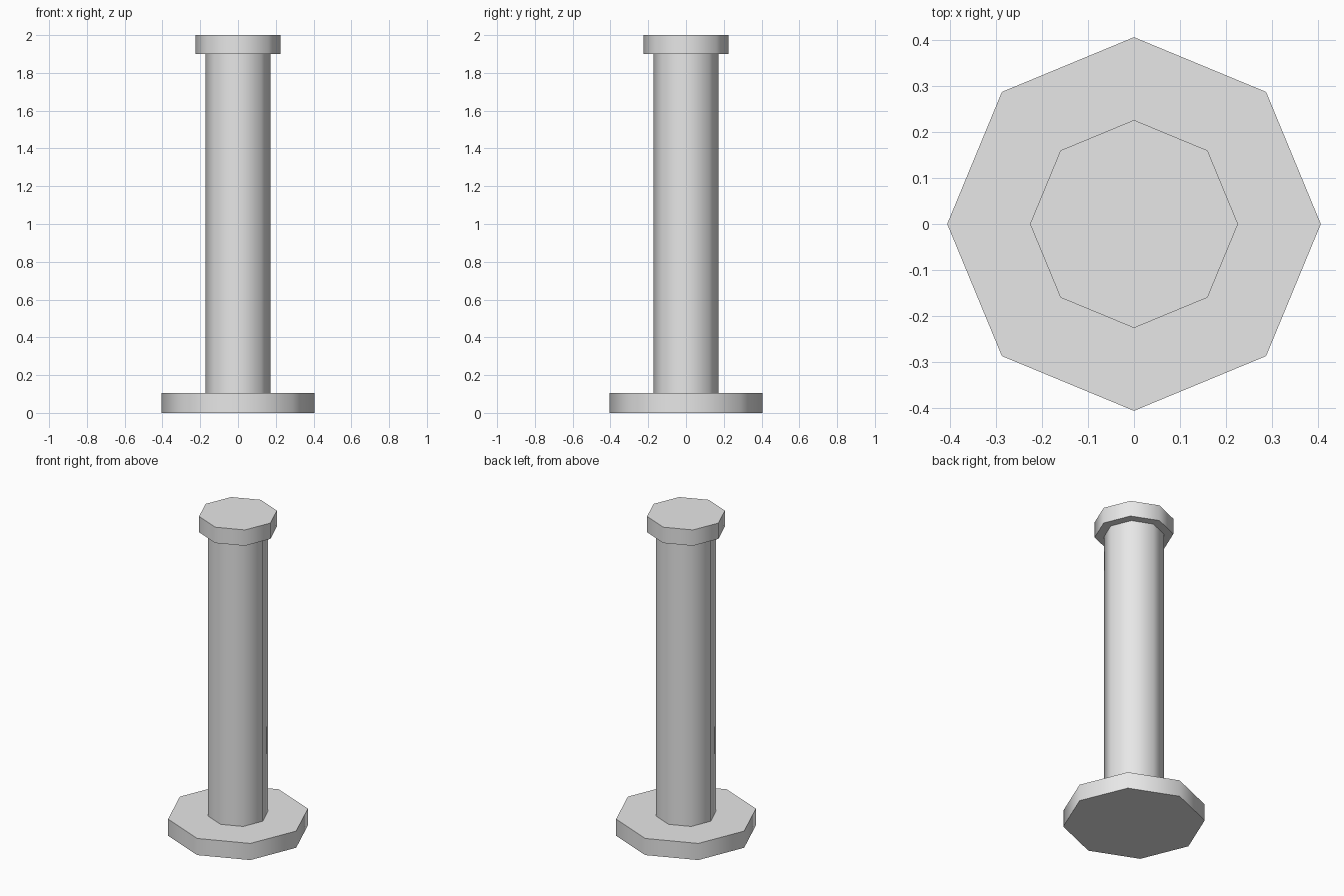
import bpy
import math

cube = bpy.data.objects.get("Cube")
if cube:
    bpy.data.objects.remove(cube, do_unlink=True)

# Single plain grey
grey = bpy.data.materials.new("light_grey")
grey.use_nodes = True
colour = (0.8, 0.8, 0.8, 1)
grey.diffuse_color = colour
grey.node_tree.nodes["Principled BSDF"].inputs["Base Color"].default_value = colour


def octagon_drum(name, radius, bottom, top):
    """Eight-sided drum with corners on the axes, soft sides and crisp rims."""
    bpy.ops.mesh.primitive_cylinder_add(
        vertices=8, radius=radius, depth=top - bottom,
        location=(0, 0, (bottom + top) / 2))
    drum = bpy.context.object
    drum.name = name
    drum.data.materials.append(grey)
    bpy.ops.object.shade_smooth_by_angle(angle=math.radians(60))
    return drum


# Wide foot, tall shaft and small cap
octagon_drum("base", 0.406, 0, 0.105)
octagon_drum("column", 0.173, 0.105, 1.9)
octagon_drum("cap", 0.226, 1.9, 2)
